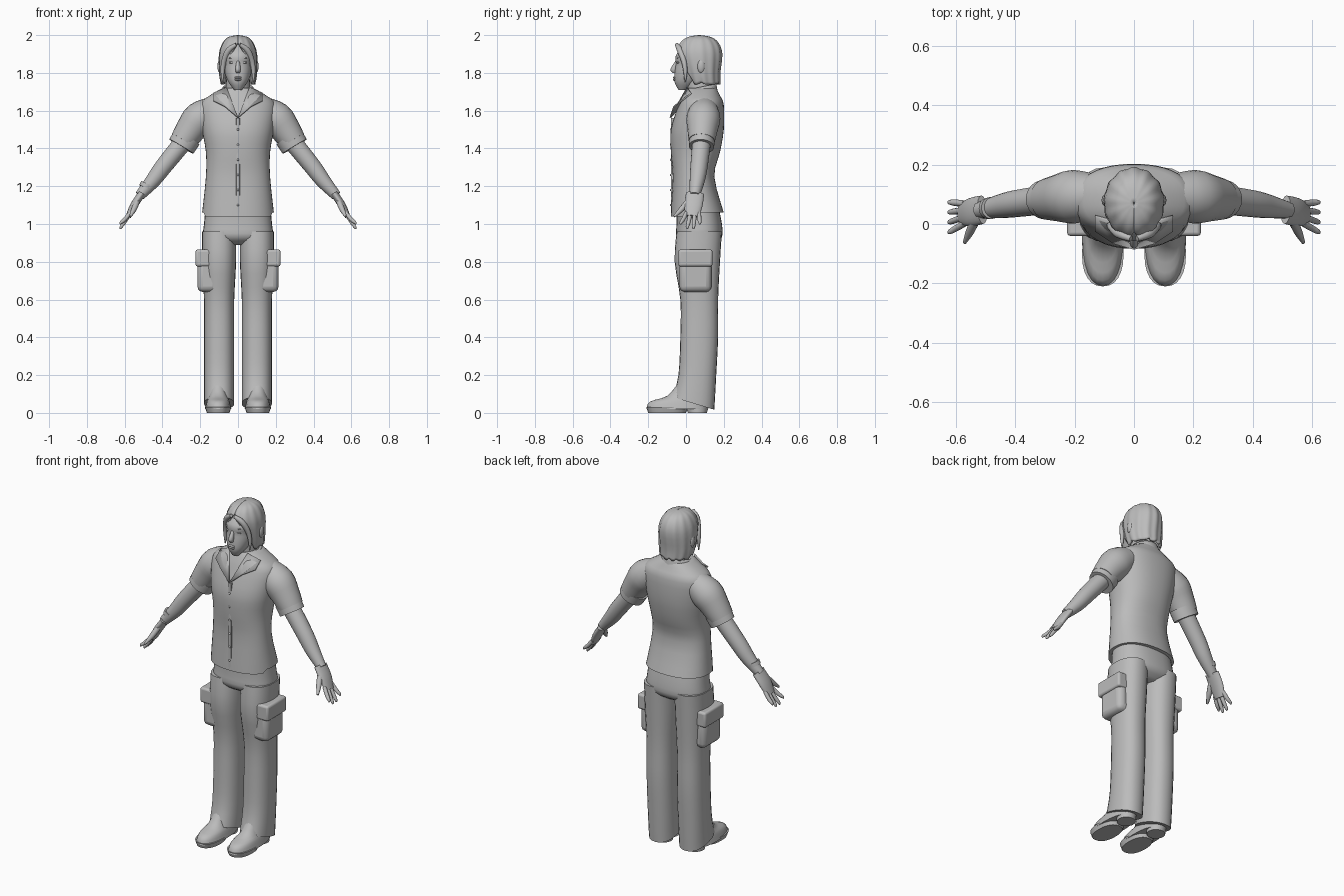
import bpy, bmesh
from math import sin, cos, pi
from mathutils import Vector

if "Cube" in bpy.data.objects:
    bpy.data.objects.remove(bpy.data.objects["Cube"])

grey = bpy.data.materials.new("plain_grey")
grey.use_nodes = True
colour = (.5, .5, .5, 1)
grey.diffuse_color = colour
grey.node_tree.nodes["Principled BSDF"].inputs["Base Color"].default_value = colour
parts = []


def finish(name, bm, mirror=False, thickness=0, bevel=0):
    mesh = bpy.data.meshes.new(name)
    bm.to_mesh(mesh)
    bm.free()
    obj = bpy.data.objects.new(name, mesh)
    bpy.context.collection.objects.link(obj)
    mesh.materials.append(grey)
    if thickness:
        solid = obj.modifiers.new("Thickness", 'SOLIDIFY')
        solid.thickness = thickness
    if bevel:
        rounding = obj.modifiers.new("Rounding", 'BEVEL')
        rounding.width = bevel
        rounding.segments = 3
    if mirror:
        obj.modifiers.new("Mirror", 'MIRROR')
    parts.append(obj)


def smooth_rows(rows, steps):
    """Catmull-Rom interpolation through every row of numbers."""
    out = []
    last = len(rows) - 1
    for i in range(last):
        before, start, end, after = (rows[max(0, min(last, i + k))] for k in (-1, 0, 1, 2))
        for step in range(steps):
            t = step / steps
            out.append([q + t / 2 * (r - p + t * (2*p - 5*q + 4*r - w + t * (3*(q - r) + w - p)))
                        for p, q, r, w in zip(before, start, end, after)])
    out.append(list(rows[last]))
    return out


def signed_power(value, exponent):
    return abs(value) ** exponent * (1 if value > 0 else -1)


def skin(name, rows, level=False, sides=24, power=2, steps=3, waves=0, warp=None, **options):
    """Join rings (x, y, z, width, depth, optional front opening angle)."""
    is_open = len(rows[0]) > 5
    rows = smooth_rows(rows, steps)
    centres = [Vector(row[:3]) for row in rows]
    bm = bmesh.new()
    rings = []
    for i, row in enumerate(rows):
        along = centres[min(i + 1, len(rows) - 1)] - centres[max(i - 1, 0)]
        if level:
            along = Vector((0, 0, along.z))
        along.normalize()
        back = Vector((0, 1, 0))
        back = (back - along * back.dot(along)).normalized()
        side = back.cross(along)
        opening = max(row[5], 0) if is_open else 0
        ring = []
        for j in range(sides + is_open):
            angle = opening - pi / 2 + (pi - opening) * 2 * j / sides
            swell = 1 + waves * sin(13 * angle)
            across = side * signed_power(cos(angle), 2 / power) * row[3]
            deep = back * signed_power(sin(angle), 2 / power) * row[4]
            point = centres[i] + (across + deep) * swell
            if warp:
                point.z += warp(point)
            ring.append(bm.verts.new(point))
        rings.append(ring)
    for low, high in zip(rings, rings[1:]):
        for j in range(sides):
            k = (j + 1) % len(low)
            bm.faces.new((low[j], low[k], high[k], high[j]))
    if not is_open:
        bm.faces.new(rings[0][::-1])
        bm.faces.new(rings[-1])
    finish(name, bm, **options)


def stack(name, rows, x=0, **options):
    """Level rings (y, z, width, depth, optional opening) at one x."""
    skin(name, [(x, *row) for row in rows], level=True, **options)


def arm_sweep(x):
    return .1 - .2 * x * x


def limb(name, rows, sweep=arm_sweep, ratio=1, mirror=True, **options):
    """Rings (x, z, radius) across a path whose y follows a rule."""
    skin(name, [(x, sweep(x), z, r, r * ratio) for x, z, r in rows], mirror=mirror, **options)


def ellipsoid(name, centre, size, mirror=False):
    bm = bmesh.new()
    bmesh.ops.create_uvsphere(bm, u_segments=16, v_segments=10, radius=1)
    bmesh.ops.scale(bm, vec=size, verts=bm.verts)
    bmesh.ops.translate(bm, vec=centre, verts=bm.verts)
    finish(name, bm, mirror)


def side_box(name, centre, size, bevel):
    bm = bmesh.new()
    bmesh.ops.create_cube(bm, size=1)
    bmesh.ops.scale(bm, vec=size, verts=bm.verts)
    bmesh.ops.translate(bm, vec=centre, verts=bm.verts)
    finish(name, bm, mirror=True, bevel=bevel)


# Shirt body with a longer front tail, placket and buttons
def shirt_tail(p):
    return min(0, (p.z - 1.1) / 2) if p.y < 0 else 0


stack("shirt_body", [
    (.06, 1.06, .19, .14), (.04, 1.25, .17, .11), (.05, 1.38, .17, .13), (.06, 1.5, .19, .14),
    (.08, 1.63, .2, .12), (.08, 1.68, .15, .1), (.08, 1.72, .08, .08)],
    sides=40, power=2.3, warp=shirt_tail)
stack("shirt_placket", [(-.07, 1.04, .01, .01), (-.07, 1.25, .01, .01), (-.07, 1.56, .01, .01)],
      sides=8, power=4)
for n in range(6):
    ellipsoid("shirt_button", (0, -.08, 1.1 + n * .08), (.006, .006, .006))

# Sleeves and turned cuffs
limb("sleeves", [(.12, 1.61, .07), (.2, 1.56, .09), (.25, 1.5, .08), (.29, 1.44, .07)])
limb("sleeve_cuffs", [(.27, 1.46, .077), (.3, 1.41, .074)], ratio=.9, steps=1)

# Collar band and pointed lapels
stack("collar_band", [(.08, 1.68, .1, .09, .6), (.08, 1.73, .08, .08, .5)],
      thickness=.008, warp=lambda p: (p.y - .1) / 5)
lapel = bmesh.new()
lapel.faces.new([lapel.verts.new(p) for p in (
    (.06, .01, 1.72), (.13, .03, 1.69), (.13, -.02, 1.65), (.07, -.06, 1.62), (0, -.08, 1.56))])
finish("collar_lapels", lapel, mirror=True, thickness=.008)

# Arms, wristband and palms
limb("arms", [(.26, 1.47, .05), (.39, 1.31, .046), (.45, 1.23, .04), (.52, 1.15, .027)])
limb("wristband", [(-.48, 1.21, .037), (-.49, 1.19, .036)], steps=1, mirror=False)
limb("palms", [(.51, 1.16, .02), (.55, 1.1, .02), (.58, 1.04, .015)], ratio=2.4)

# Fingers fan out around the line of the arm
for label, spread in (("index", -1.5), ("middle", -.5), ("ring", .5), ("little", 1.5)):
    rise = spread * spread * .012
    limb(label + "_fingers", [
        (.57, 1.06, .011), (.6, 1.01 + rise / 2, .011), (.62, .98 + rise, .008),
        (.622, .97 + rise, .003)],
        sweep=lambda x: arm_sweep(x) + spread * (x - .47) / 4.5, sides=10)
limb("thumbs", [(.53, 1.13, .015), (.55, 1.08, .015), (.57, 1.04, .006)],
     sweep=lambda x: 1.1 - 2.04 * x, sides=10)

# Trousers with flared hems that rise over the instep
stack("trouser_seat", [
    (.07, .89, .1, .07), (.07, .93, .18, .12), (.07, 1, .18, .12), (.06, 1.1, .17, .11)],
    sides=32, power=2.4)
stack("trouser_legs", [
    (.04, .05, .08, .11), (.06, .2, .08, .1), (.07, .4, .08, .1), (.07, .6, .08, .1),
    (.06, .8, .09, .12), (.07, .96, .09, .12)],
    x=.1, power=2.3, mirror=True, warp=lambda p: (p.y - .04) * min(0, p.z * 2 - .4))

# Cargo pockets with flaps
side_box("cargo_pockets", (.16, .05, .74), (.11, .17, .2), .03)
side_box("pocket_flaps", (.17, .05, .82), (.11, .18, .09), .012)

# Shoes: uppers, soles and heels
stack("shoe_uppers", [
    (-.05, .02, .07, .16), (-.04, .06, .06, .15), (0, .09, .05, .1), (.03, .16, .04, .07)],
    x=.105, power=2.3, mirror=True)
stack("shoe_soles", [(-.1, 0, .06, .1), (-.1, .03, .07, .11)],
      x=.105, power=2.3, steps=1, mirror=True)
stack("shoe_heels", [(.06, 0, .05, .05), (.06, .03, .05, .06)], x=.105, steps=1, mirror=True)

# Neck, head and face
stack("neck", [(.08, 1.64, .07, .07), (.07, 1.8, .06, .07)])
stack("head", [
    (-.02, 1.71, .02, .02), (0, 1.75, .05, .06), (.03, 1.8, .07, .09), (.05, 1.85, .076, .104),
    (.05, 1.9, .078, .1), (.06, 1.98, .02, .03)], sides=32, power=2.2)
stack("nose", [(-.06, 1.8, .01, .01), (-.065, 1.82, .014, .018), (-.045, 1.87, .007, .006)], sides=12)
for lip, height in (("upper_lip", 1.775), ("lower_lip", 1.764)):
    ellipsoid(lip, (0, -.06, height), (.02, .009, .006))
for feature, height in (("eyes", 1.855), ("brows", 1.88)):
    ellipsoid(feature, (.032, -.042, height), (.016, .008, .006), mirror=True)
ellipsoid("ears", (.096, .08, 1.835), (.013, .02, .036), mirror=True)

# Hair shell with a ragged hem, open over the face
def ragged_hem(p):
    return abs(sin(p.x * 70 + p.y * 40)) * min(0, p.z - 1.8) / 4


stack("hair", [
    (.09, 1.75, .09, .09, 1), (.08, 1.8, .1, .1, .8), (.07, 1.9, .1, .12, .4),
    (.07, 1.96, .08, .1, 0), (.07, 1.99, .05, .06, 0), (.07, 2, .003, .004, 0)],
    sides=64, waves=.022, thickness=.012, warp=ragged_hem)
limb("fringe_locks", [
    (.01, 1.95, .01), (.05, 1.92, .016), (.075, 1.86, .014), (.082, 1.8, .01), (.08, 1.75, .003)],
    sweep=lambda x: 7 * x * x - .05, sides=10)

# Smooth shading that keeps creases
bpy.ops.object.select_all(action='DESELECT')
for obj in parts:
    obj.select_set(True)
bpy.context.view_layer.objects.active = parts[0]
bpy.ops.object.shade_smooth_by_angle(angle=.8)
